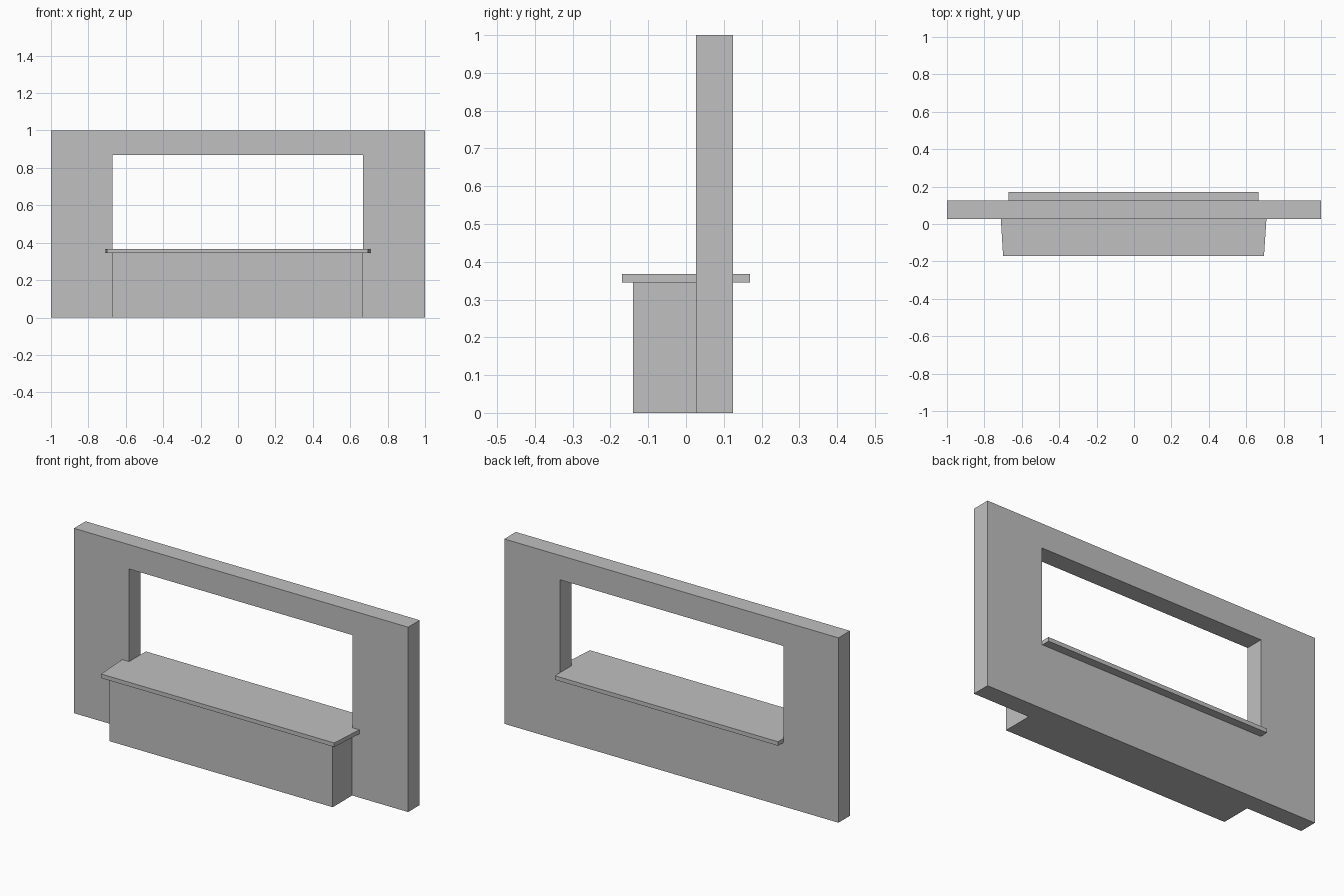
import bpy, bmesh

cube = bpy.data.objects.get("Cube")
if cube:
    bpy.data.objects.remove(cube, do_unlink=True)

# Single plaster grey
grey = bpy.data.materials.new("plaster_grey")
grey.use_nodes = True
colour = (0.527, 0.527, 0.527, 1)
grey.diffuse_color = colour
grey.node_tree.nodes["Principled BSDF"].inputs["Base Color"].default_value = colour


def finish(name, bm):
    bmesh.ops.recalc_face_normals(bm, faces=bm.faces)
    mesh = bpy.data.meshes.new(name)
    bm.to_mesh(mesh)
    bm.free()
    mesh.materials.append(grey)
    obj = bpy.data.objects.new(name, mesh)
    bpy.context.collection.objects.link(obj)
    return obj


def extrude_all(bm, offset):
    result = bmesh.ops.extrude_face_region(bm, geom=bm.faces[:])
    moved = [v for v in result["geom"] if isinstance(v, bmesh.types.BMVert)]
    bmesh.ops.translate(bm, verts=moved, vec=offset)


def prism(name, outline, bottom, top):
    """Extrude an xy outline upwards."""
    bm = bmesh.new()
    bm.faces.new([bm.verts.new((x, y, bottom)) for x, y in outline])
    extrude_all(bm, (0, 0, top - bottom))
    return finish(name, bm)


def rectangle(x0, x1, y0, y1):
    return [(x0, y0), (x1, y0), (x1, y1), (x0, y1)]


WALL_FRONT, WALL_BACK = 0.026, 0.125
LEDGE_BOTTOM, LEDGE_TOP = 0.345, 0.367
LEFT, RIGHT = -0.67, 0.665

# Wall: a ring of faces around the serving opening, extruded to its thickness
bm = bmesh.new()
outer, inner = [
    [bm.verts.new((x, WALL_FRONT, z)) for x, z in loop]
    for loop in (rectangle(-1, 1, 0, 1),
                 rectangle(-0.672, 0.668, LEDGE_BOTTOM, 0.868))
]
for i in range(4):
    j = (i + 1) % 4
    bm.faces.new((outer[i], outer[j], inner[j], inner[i]))
extrude_all(bm, (0, WALL_BACK - WALL_FRONT, 0))
finish("wall", bm)

# Counter base in front of the wall
prism("counter_base", rectangle(LEFT, RIGHT, -0.14, WALL_FRONT), 0, LEDGE_BOTTOM)

# Countertop: flared in front, narrowed to pass through the opening
prism("countertop", [
    (-0.70, -0.17), (0.695, -0.17), (0.708, WALL_FRONT), (RIGHT, WALL_FRONT),
    (RIGHT, 0.17), (LEFT, 0.17), (LEFT, WALL_FRONT), (-0.712, WALL_FRONT),
], LEDGE_BOTTOM, LEDGE_TOP)
